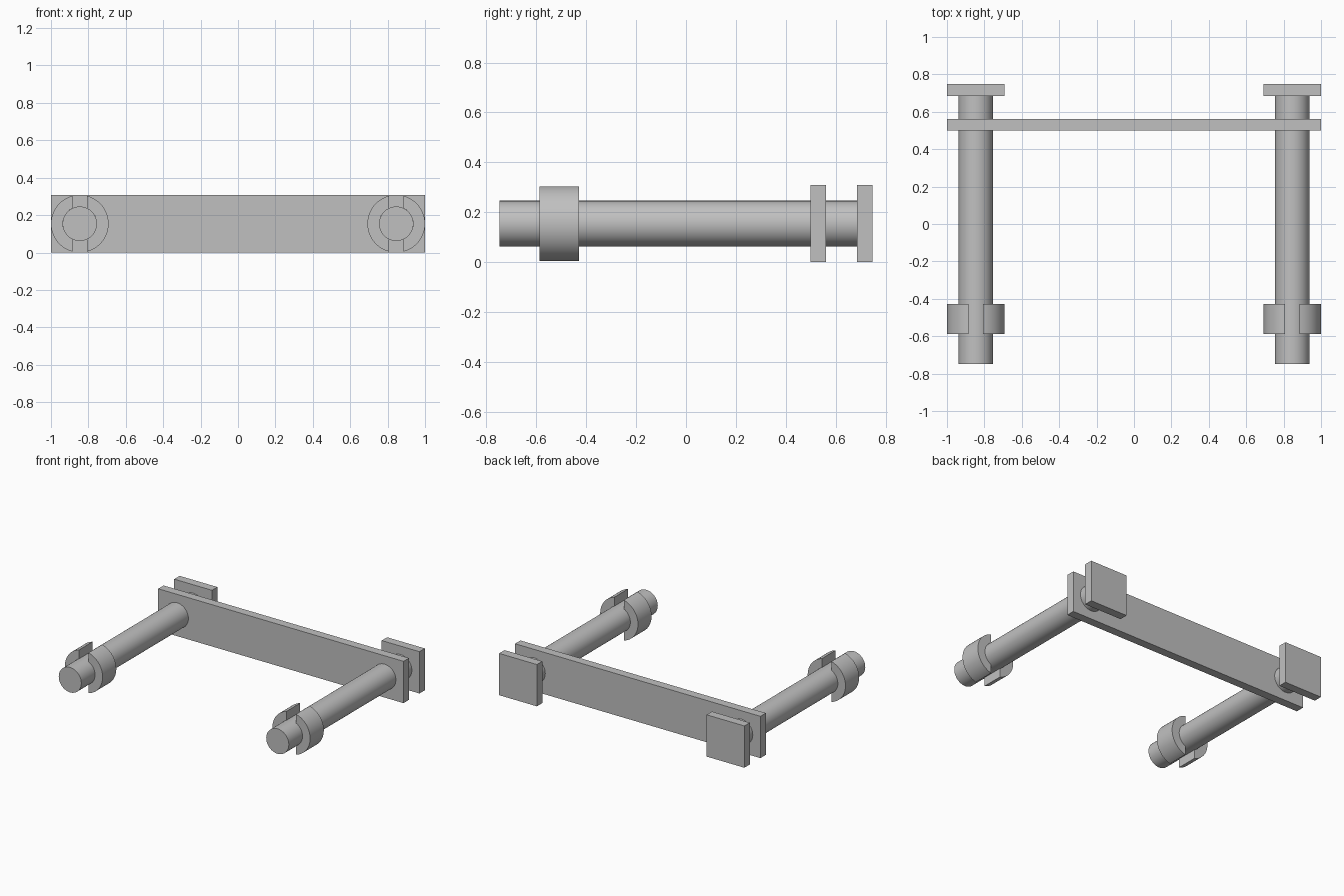
import bpy, bmesh, math

cube = bpy.data.objects.get("Cube")
if cube:
    bpy.data.objects.remove(cube, do_unlink=True)

HEIGHT = 0.308
MID_Z = HEIGHT / 2
PIN_X = 0.846
PIN_R = 0.092
COLLAR_R = HEIGHT / 2
HALF_SLOT = 0.039

grey = bpy.data.materials.new("plain grey")
grey.use_nodes = True
grey.diffuse_color = (0.53, 0.53, 0.53, 1)
grey.node_tree.nodes["Principled BSDF"].inputs["Base Color"].default_value = grey.diffuse_color


def extrude_profile(name, points, x, y0, y1, smooth=False):
    """Extrude an x-z outline, centred on the pin axis, from y0 to y1."""
    bm = bmesh.new()
    face = bm.faces.new([bm.verts.new((px, y0, pz)) for px, pz in points])
    result = bmesh.ops.extrude_face_region(bm, geom=[face])
    moved = [v for v in result["geom"] if isinstance(v, bmesh.types.BMVert)]
    bmesh.ops.translate(bm, verts=moved, vec=(0, y1 - y0, 0))
    bmesh.ops.recalc_face_normals(bm, faces=bm.faces)
    mesh = bpy.data.meshes.new(name)
    bm.to_mesh(mesh)
    bm.free()
    mesh.materials.append(grey)
    obj = bpy.data.objects.new(name, mesh)
    obj.location = (x, 0, MID_Z)
    bpy.context.collection.objects.link(obj)
    if smooth:
        bpy.ops.object.select_all(action='DESELECT')
        obj.select_set(True)
        bpy.context.view_layer.objects.active = obj
        bpy.ops.object.shade_smooth_by_angle(angle=math.radians(30))
    return obj


def arc(radius, start, end, steps):
    angles = [start + (end - start) * i / steps for i in range(steps + 1)]
    return [(radius * math.cos(a), radius * math.sin(a)) for a in angles]


def rectangle(half_width):
    return [(-half_width, -MID_Z), (half_width, -MID_Z),
            (half_width, MID_Z), (-half_width, MID_Z)]


# Half ring with straight slot walls at its top and bottom
outer = math.acos(HALF_SLOT / COLLAR_R)
inner = math.acos(HALF_SLOT / PIN_R)
half_ring = arc(COLLAR_R, -outer, outer, 32) + arc(PIN_R, inner, -inner, 32)

# Long plate joining the two pins
extrude_profile("link_plate", rectangle(1.0), 0, 0.499, 0.562)

for side, sign in (("left", 1), ("right", -1)):
    x = sign * PIN_X
    # Round pin and its square head
    extrude_profile(side + "_pin", arc(PIN_R, 0, math.tau, 64)[:-1], x, -0.748, 0.69, True)
    extrude_profile(side + "_pin_head", rectangle(1.0 - PIN_X), x, 0.685, 0.748)
    # Split collar: two mirrored half rings
    for part, flip in (("outer", sign), ("inner", -sign)):
        points = [(flip * px, pz) for px, pz in half_ring]
        extrude_profile(f"{side}_collar_{part}_half", points, x, -0.588, -0.429, True)
